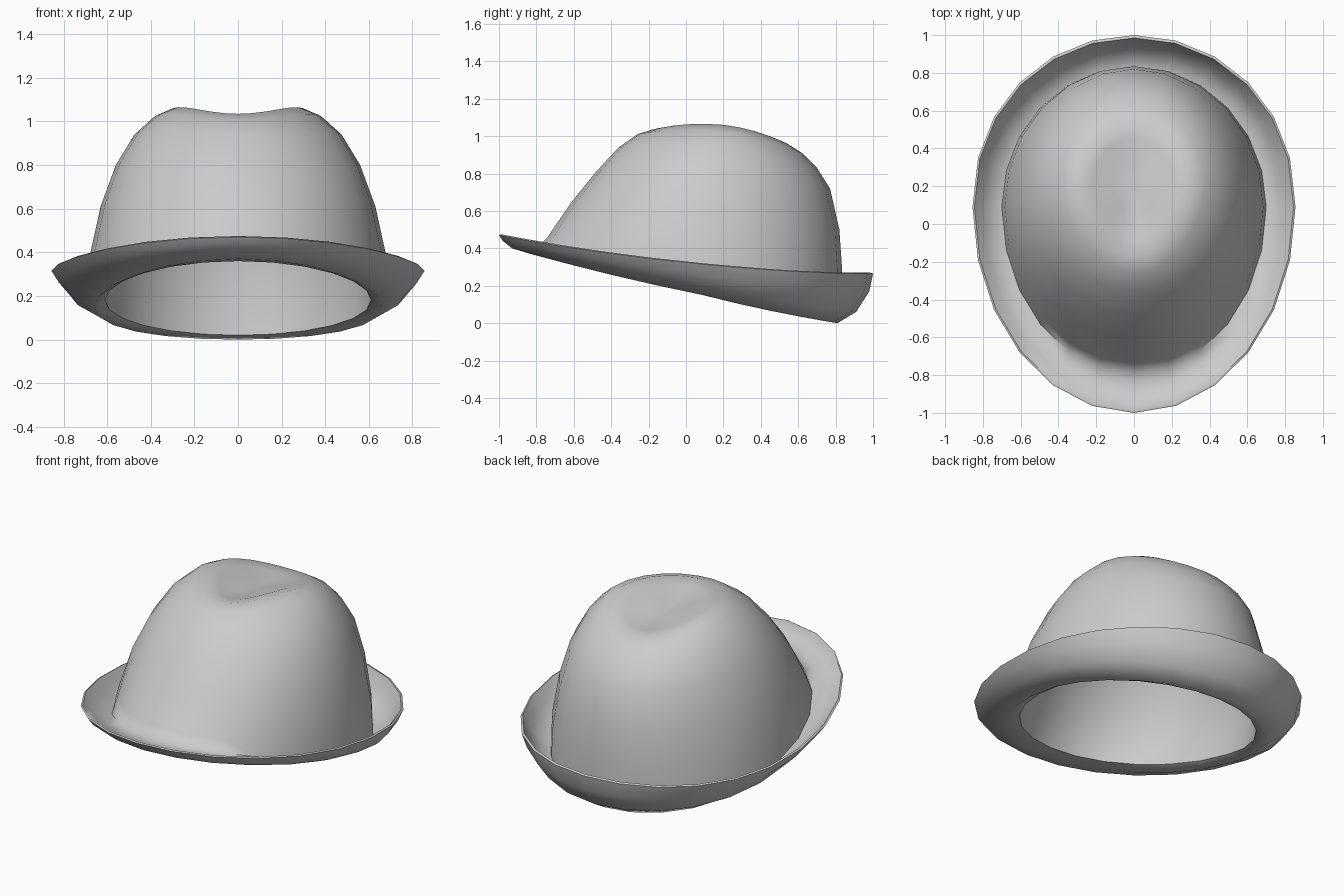
import bpy, bmesh, math
from mathutils import Vector

default_cube = bpy.data.objects.get("Cube")
if default_cube:
    bpy.data.objects.remove(default_cube, do_unlink=True)

SIDES = 24

felt = bpy.data.materials.new("grey_felt")
felt.use_nodes = True
felt_colour = (0.6, 0.6, 0.6, 1)
felt.diffuse_color = felt_colour
felt.node_tree.nodes["Principled BSDF"].inputs["Base Color"].default_value = felt_colour


def oval(front, back, width, middle=0.09, pinch=0.0, square=1.0):
    """Egg-shaped ring. front and back are (y, z), width is (x, z)."""
    points = []
    for i in range(SIDES):
        angle = math.tau * i / SIDES
        c, s = math.cos(angle), math.sin(angle)
        reach = back[0] - middle if c > 0 else middle - front[0]
        along = math.copysign(abs(c) ** (square if c > 0 else 1), c)
        x = width[0] * s * (1 - pinch * max(0, -c))
        y = middle + reach * along
        # height bends smoothly from front through the sides to the back
        tilt = (back[1] - front[1]) / 2
        bend = (back[1] + front[1]) / 2 - width[1]
        points.append(Vector((x, y, width[1] + tilt * c + bend * c * c)))
    return points


def loft(name, rings, tip):
    """Skin a list of rings and close the last one to a tip point."""
    bm = bmesh.new()
    loops = [[bm.verts.new(p) for p in ring] for ring in rings]
    for a, b in zip(loops, loops[1:]):
        for i in range(SIDES):
            j = (i + 1) % SIDES
            bm.faces.new((a[i], a[j], b[j], b[i]))
    point = bm.verts.new(tip)
    last = loops[-1]
    for i in range(SIDES):
        bm.faces.new((last[i], last[(i + 1) % SIDES], point))
    bmesh.ops.recalc_face_normals(bm, faces=bm.faces)
    mesh = bpy.data.meshes.new(name)
    bm.to_mesh(mesh)
    bm.free()
    mesh.materials.append(felt)
    obj = bpy.data.objects.new(name, mesh)
    bpy.context.collection.objects.link(obj)
    bpy.ops.object.select_all(action="DESELECT")
    obj.select_set(True)
    bpy.context.view_layer.objects.active = obj
    bpy.ops.object.shade_smooth_by_angle(angle=math.radians(65))
    return obj


# Head opening and the curled brim, from the inside edge out to the rim and back
opening = oval((-.73, .36), (.75, .02), (.61, .18))
underside = [
    oval((-.83, .37), (.81, 0), (.66, .15)),
    oval((-.93, .40), (.91, .06), (.76, .2), square=.95),
    oval((-.98, .44), (.98, .17), (.82, .26), square=.93),
    oval((-1, .47), (1, .265), (.855, .315), square=.93),
]
brim_top = [
    oval((-.99, .475), (.985, .27), (.845, .32), square=.93),
    oval((-.93, .43), (.95, .17), (.8, .265), square=.93),
    oval((-.86, .41), (.88, .09), (.745, .215), square=.95),
]

# Crown wall, rising to a pinched teardrop ridge around the dent
crown = [
    oval((-.79, .41), (.835, .08), (.7, .2)),
    oval((-.74, .46), (.835, .28), (.685, .36)),
    oval((-.61, .65), (.82, .5), (.63, .61), .1),
    oval((-.48, .81), (.77, .72), (.56, .8), .12),
    oval((-.36, .94), (.7, .83), (.475, .94), .15, .04),
    oval((-.26, 1.01), (.62, .91), (.38, 1.025), .19, .12),
]
dent = [
    oval((-.18, 1.035), (.54, .96), (.3, 1.06), .2, .2),
    oval((-.09, 1.02), (.45, .965), (.22, 1.04), .2, .25),
    oval((.04, .99), (.34, .965), (.11, 1.0), .2, .2),
]
loft("hat_body", [opening] + underside + brim_top + crown + dent, (0, .2, .98))

# Lining, a slightly smaller copy of the crown wall
centre = Vector((0, .06, .1))
lining = [[centre + (p - centre) * .93 for p in ring] for ring in crown[1:]]
lining_obj = loft("hat_lining", [opening] + lining, (0, .2, .93))
lining_obj.data.flip_normals()
